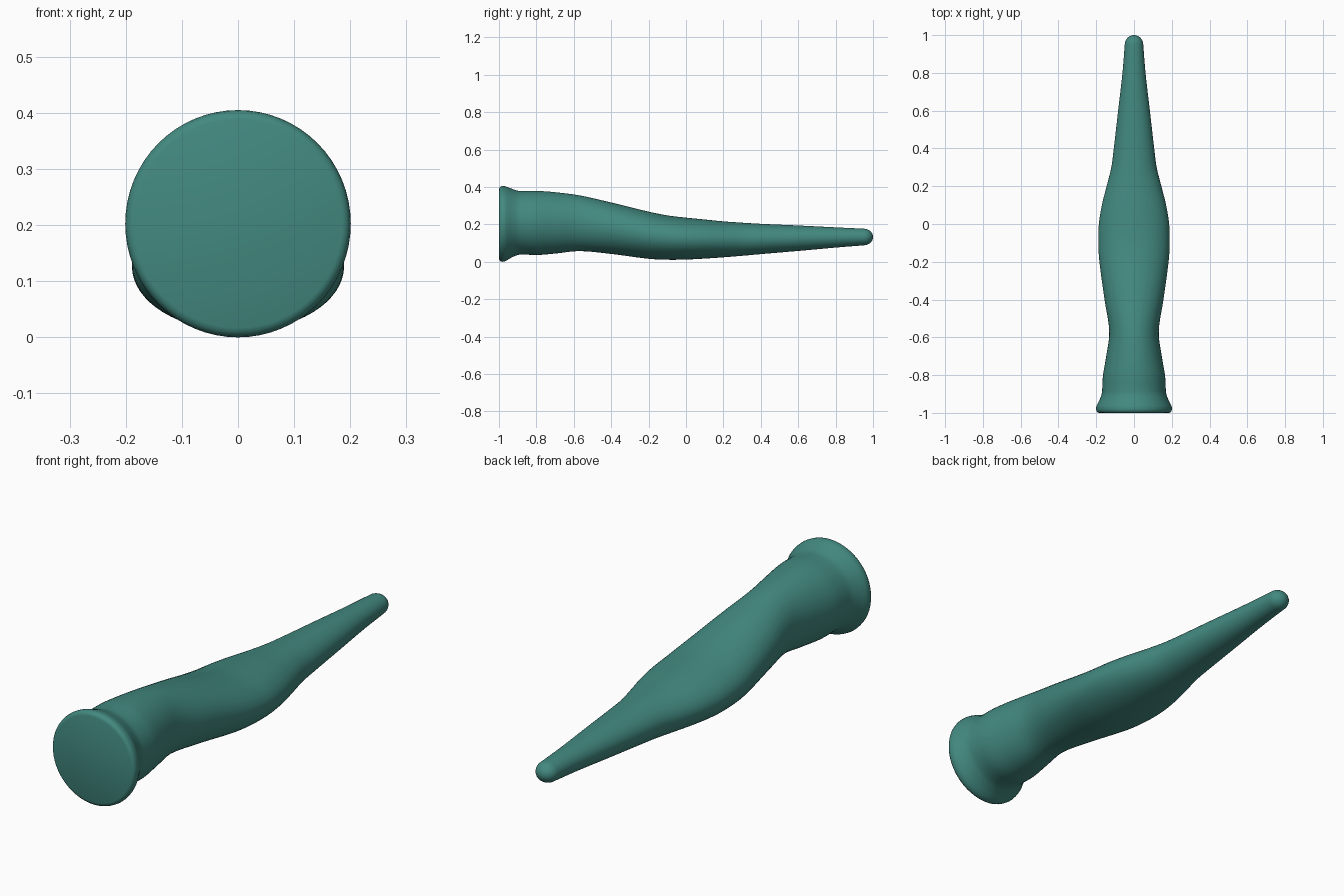
import bpy, bmesh, math

if "Cube" in bpy.data.objects:
    bpy.data.objects.remove(bpy.data.objects["Cube"])

SIDES = 64
STEPS = 5

# Stations along the length: y, half width, bottom z, top z
rim = [(-1.0, 0.186, 0.017, 0.389), (-0.997, 0.194, 0.009, 0.397), (-0.99, 0.199, 0.002, 0.403)]
body = [
    (-0.98, 0.201, 0.000, 0.405), (-0.965, 0.199, 0.004, 0.403),
    (-0.93, 0.182, 0.024, 0.390), (-0.90, 0.171, 0.036, 0.380),
    (-0.87, 0.168, 0.039, 0.378), (-0.80, 0.164, 0.036, 0.379),
    (-0.70, 0.147, 0.044, 0.372), (-0.57, 0.131, 0.057, 0.355),
    (-0.40, 0.156, 0.042, 0.317), (-0.20, 0.183, 0.016, 0.268),
    (-0.10, 0.189, 0.011, 0.248), (0.00, 0.186, 0.012, 0.236),
    (0.10, 0.170, 0.017, 0.226), (0.20, 0.145, 0.024, 0.216),
    (0.30, 0.120, 0.032, 0.209), (0.40, 0.107, 0.041, 0.203),
    (0.60, 0.084, 0.058, 0.194), (0.80, 0.061, 0.076, 0.184),
    (0.95, 0.049, 0.088, 0.177)]


def smooth_curve(pts):
    """Cubic Hermite interpolation through unevenly spaced stations."""
    def slope(i):
        a, b = pts[max(i - 1, 0)], pts[min(i + 1, len(pts) - 1)]
        return [(q - p) / (b[0] - a[0]) for p, q in zip(a, b)]
    out = []
    for i in range(len(pts) - 1):
        p, q, m, n = pts[i], pts[i + 1], slope(i), slope(i + 1)
        h = q[0] - p[0]
        for s in range(STEPS):
            t = s / STEPS
            a, b = 2 * t**3 - 3 * t**2 + 1, t**3 - 2 * t**2 + t
            c, d = 1 - a, t**3 - t**2
            out.append(tuple(a * p[k] + b * h * m[k] + c * q[k] + d * h * n[k]
                             for k in range(4)))
    return out + [pts[-1]]


stations = rim + smooth_curve(body)

# Rounded tip
y0, w0, b0, t0 = body[-1]
mid, half = (b0 + t0) / 2, (t0 - b0) / 2
for i in range(1, 9):
    a = math.radians(i * 10.8)
    c = math.cos(a)
    stations.append((y0 + (1 - y0) * math.sin(a), w0 * c, mid - half * c, mid + half * c))

# Tapered body lofted from elliptical rings
bm = bmesh.new()
rings = []
for y, w, lo, hi in stations:
    ring = []
    for k in range(SIDES):
        a = 2 * math.pi * k / SIDES
        ring.append(bm.verts.new((w * math.cos(a), y,
                                  (lo + hi) / 2 + (hi - lo) / 2 * math.sin(a))))
    rings.append(ring)
for r, s in zip(rings, rings[1:]):
    for k in range(SIDES):
        j = (k + 1) % SIDES
        bm.faces.new((r[k], r[j], s[j], s[k]))

# Flat end disc and tip point
bm.faces.new(rings[0])
tip = bm.verts.new((0, 1.0, mid))
for k in range(SIDES):
    bm.faces.new((rings[-1][k], rings[-1][(k + 1) % SIDES], tip))
bmesh.ops.recalc_face_normals(bm, faces=bm.faces)

mesh = bpy.data.meshes.new("tapered_handle")
bm.to_mesh(mesh)
bm.free()
handle = bpy.data.objects.new("tapered_handle", mesh)
bpy.context.collection.objects.link(handle)

# Teal finish
teal = bpy.data.materials.new("teal")
teal.diffuse_color = (0.055, 0.25, 0.215, 1)
teal.use_nodes = True
teal.node_tree.nodes["Principled BSDF"].inputs["Base Color"].default_value = teal.diffuse_color
mesh.materials.append(teal)

bpy.context.view_layer.objects.active = handle
handle.select_set(True)
bpy.ops.object.shade_smooth_by_angle(angle=math.radians(50))
